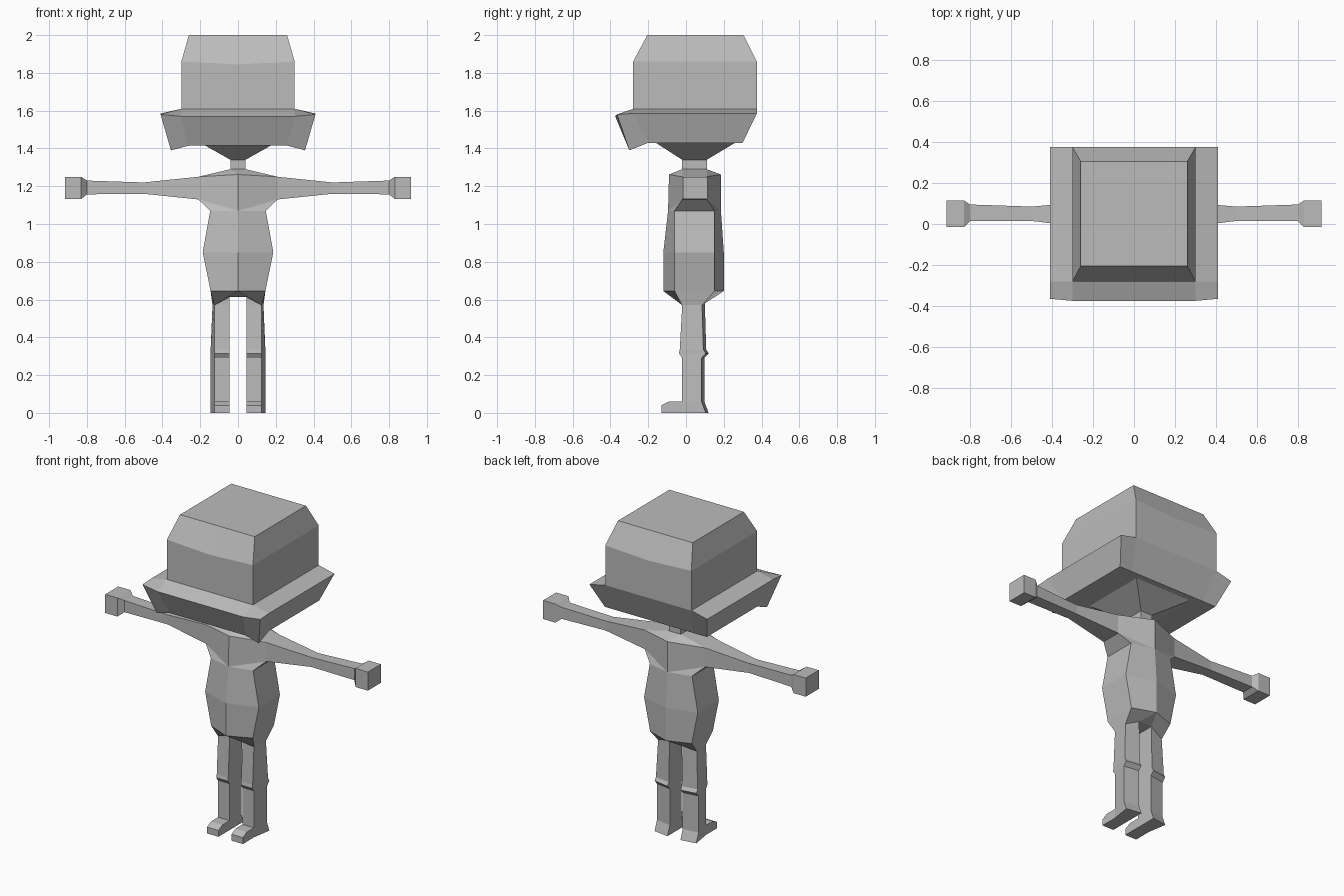
import bpy
import bmesh

if "Cube" in bpy.data.objects:
    bpy.data.objects.remove(bpy.data.objects["Cube"])

grey = bpy.data.materials.new("plain_grey")
grey.diffuse_color = (0.5, 0.5, 0.5, 1)
grey.use_nodes = True
grey.node_tree.nodes["Principled BSDF"].inputs["Base Color"].default_value = grey.diffuse_color


def build(name, faces):
    """Make one mesh from right-half faces, mirrored across x = 0."""
    bm = bmesh.new()
    for pts in faces:
        for s in (1, -1):
            bm.faces.new([bm.verts.new((s * x, y, z)) for x, y, z in pts])
    bmesh.ops.remove_doubles(bm, verts=bm.verts, dist=0.0005)
    bmesh.ops.recalc_face_normals(bm, faces=bm.faces)
    mesh = bpy.data.meshes.new(name)
    bm.to_mesh(mesh)
    bm.free()
    mesh.materials.append(grey)
    obj = bpy.data.objects.new(name, mesh)
    bpy.context.collection.objects.link(obj)
    return obj


def loft(rings, closed=False):
    """Quads between successive rings of equal length."""
    out = []
    for a, b in zip(rings, rings[1:]):
        n = len(a)
        for i in range(n if closed else n - 1):
            j = (i + 1) % n
            out.append([a[i], a[j], b[j], b[i]])
    return out


def half_ring(x, front, back, z, mid=None):
    """Right half of a rectangle, with points on the centre line."""
    m = z if mid is None else mid
    return [(0, front, m), (x, front, z), (x, back, z), (0, back, m)]


# --- Head: tapered crown
top = half_ring(0.26, -0.205, 0.305, 2.0)
crown = half_ring(0.30, -0.28, 0.375, 1.86, 1.845)
rim = half_ring(0.30, -0.28, 0.375, 1.61)
base = half_ring(0.26, -0.20, 0.30, 1.43)
head = loft([top, crown, rim]) + [top]

# Brim: front, corner and side flaps, flush with the back of the head
fm, fc = (0, -0.375, 1.57), (0.30, -0.375, 1.57)
co, sf, sb = (0.41, -0.365, 1.58), (0.41, -0.28, 1.585), (0.41, 0.375, 1.585)
outer_top = [fm, fc, co, sf, sb]
outer_low = [(0, -0.30, 1.415), (0.26, -0.30, 1.415), (0.355, -0.30, 1.39),
             (0.355, -0.20, 1.43), (0.355, 0.30, 1.43)]
head += loft([outer_top, outer_low])
for inner, outer in ((rim, outer_top), (base, outer_low)):
    head += [[inner[0], inner[1], outer[1], outer[0]],
             [inner[1], outer[1], outer[2], outer[3]],
             [inner[1], inner[2], outer[4], outer[3]]]
head += [[rim[2], sb, outer_low[4], base[2]],
         [rim[2], rim[3], base[3], base[2]]]

# Underside, jaw cone and neck
jaw = half_ring(0.20, -0.16, 0.26, 1.43)
neck_top = half_ring(0.04, -0.02, 0.11, 1.34)
neck_low = half_ring(0.04, -0.02, 0.11, 1.29)
build("head", head + loft([base, jaw, neck_top]))
build("neck", loft([neck_top, neck_low]))

# --- Torso: six-sided barrel with ridges down front and back
def barrel(x, front, back, z):
    return [(0, front, z), (x, -0.06, z), (x, 0.15, z), (0, back, z)]


hip = barrel(0.145, -0.12, 0.20, 0.645)
waist = barrel(0.187, -0.12, 0.20, 0.85)
chest = barrel(0.147, -0.095, 0.185, 1.07)
torso = loft([hip, waist, chest])


# --- Arm rings: x, front, back, bottom, top
def arm_ring(x, y0, y1, z0, z1):
    return [(x, y0, z0), (x, y1, z0), (x, y1, z1), (x, y0, z1)]


arm = [arm_ring(*r) for r in (
    (0.21, -0.02, 0.11, 1.13, 1.25),
    (0.50, 0.015, 0.085, 1.16, 1.22),
    (0.80, 0.015, 0.095, 1.157, 1.23),
    (0.83, -0.015, 0.115, 1.133, 1.25),
    (0.915, -0.015, 0.115, 1.133, 1.25))]
build("arms", loft(arm, True) + [arm[-1]])

# Shoulders joining chest, neck and arm roots
lf, lb, tb, tf = arm[0]
cf, cb = (0, -0.09, 1.262), (0, 0.185, 1.262)
n0, n1, n2, n3 = neck_low
torso += [[chest[0], chest[1], lf], [chest[0], lf, tf, cf],
          [chest[3], chest[2], lb], [chest[3], lb, tb, cb],
          [chest[1], chest[2], lb, lf],
          [cf, tf, n1], [cf, n1, n0], [n1, n2, tb, tf],
          [cb, tb, n2], [cb, n2, n3]]


# --- Leg rings: height, front, inner back, outer back
def leg_ring(z, front, back, xo=0.145):
    return [(0.045, front, z), (0.125, front, z),
            (xo, back - 0.015, z), (0.045, back, z)]


leg = [leg_ring(*r) for r in (
    (0.57, -0.02, 0.10, 0.135), (0.335, -0.033, 0.107),
    (0.315, -0.037, 0.12), (0.29, -0.02, 0.097),
    (0.06, -0.02, 0.097), (0.0, -0.02, 0.12))]
legs = loft(leg, True) + [leg[-1]]

# Hips and crotch
crotch = half_ring(0.045, -0.02, 0.10, 0.613)
l0, l1, l2, l3 = leg[0]
torso += [[hip[0], hip[1], l1, crotch[1]], [crotch[1], l1, l0],
          [hip[0], crotch[1], crotch[0]],
          [hip[3], hip[2], l2, crotch[2]], [crotch[2], l2, l3],
          [hip[3], crotch[2], crotch[3]],
          [hip[1], hip[2], l2, l1], crotch,
          [crotch[1], crotch[2], l3, l0]]
build("torso", torso)

# Feet: side profile swept across the leg's width, replacing the shin front
legs = [f for f in legs if not all(abs(p[1] + 0.02) < 1e-4 and p[2] < 0.07 for p in f)]
profile = [(-0.02, 0.06), (-0.09, 0.06), (-0.13, 0.04), (-0.13, 0.0), (-0.02, 0.0)]
inner, outer = ([(x, y, z) for y, z in profile] for x in (0.045, 0.125))
legs += loft([inner, outer]) + [inner, outer]
build("legs", legs)
